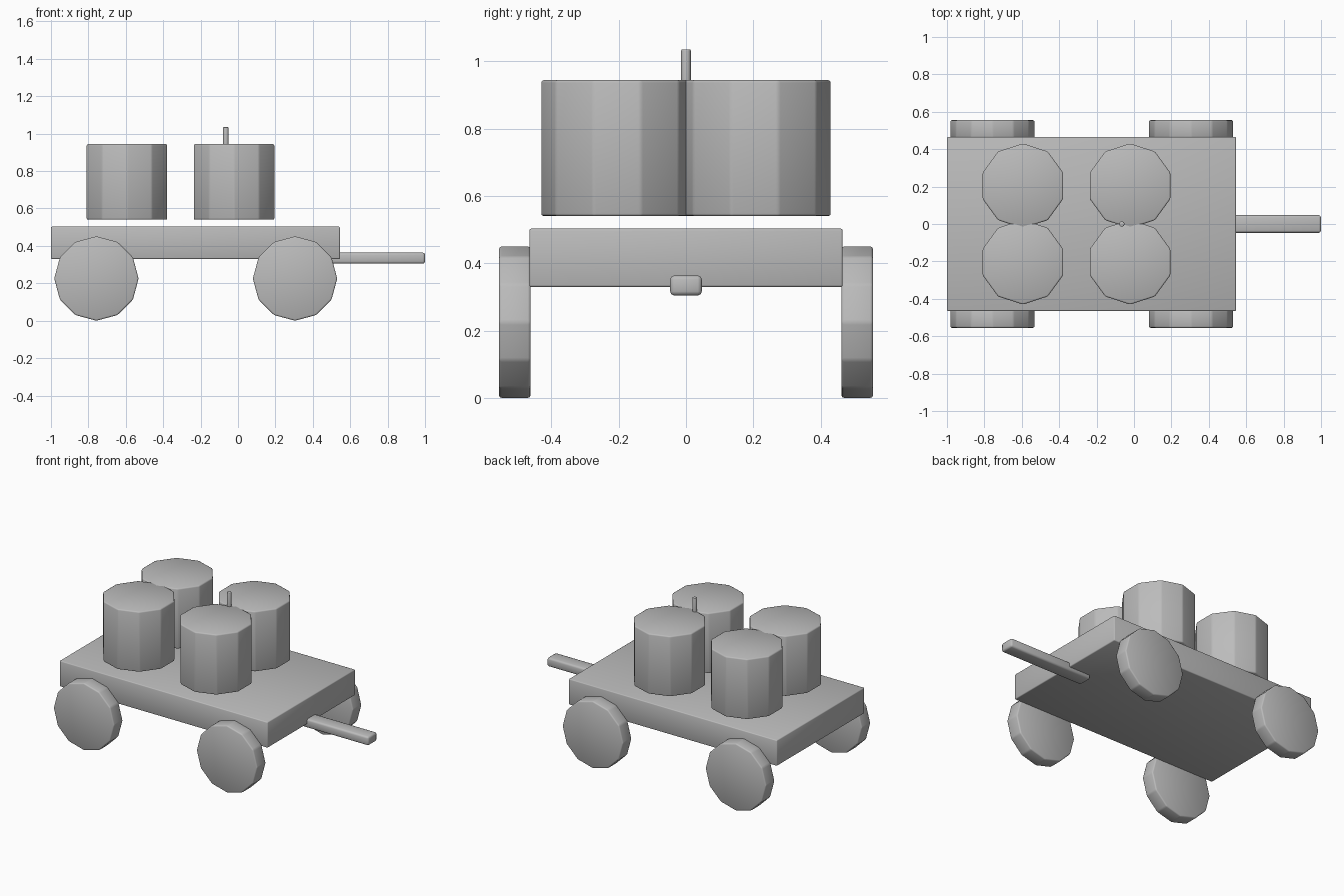
import bpy, math

cube = bpy.data.objects.get("Cube")
if cube:
    bpy.data.objects.remove(cube, do_unlink=True)

grey = bpy.data.materials.new("plain_grey")
grey.use_nodes = True
colour = (0.5, 0.5, 0.5, 1)
grey.diffuse_color = colour
grey.node_tree.nodes["Principled BSDF"].inputs["Base Color"].default_value = colour


def finish(name, bevel):
    """Name, colour and soften the newly added primitive."""
    ob = bpy.context.object
    ob.name = name
    bpy.ops.object.transform_apply(location=False, rotation=True, scale=True)
    ob.data.materials.append(grey)
    mod = ob.modifiers.new("soft_edges", "BEVEL")
    mod.width = bevel
    mod.segments = 2
    mod.limit_method = "ANGLE"
    mod.angle_limit = math.radians(20)
    bpy.ops.object.shade_smooth()
    return ob


def box(name, low, high, bevel):
    centre = [(a + b) / 2 for a, b in zip(low, high)]
    bpy.ops.mesh.primitive_cube_add(size=1, location=centre)
    bpy.context.object.scale = [b - a for a, b in zip(low, high)]
    return finish(name, bevel)


def drum(name, sides, radius, depth, centre, bevel, rotation=(0, 0, 0)):
    bpy.ops.mesh.primitive_cylinder_add(
        vertices=sides, radius=radius, depth=depth, location=centre, rotation=rotation)
    return finish(name, bevel)


# Cart bed and pull handle
box("cart_bed", (-1, -0.465, 0.33), (0.545, 0.465, 0.503), 0.006)
box("pull_handle", (0.38, -0.047, 0.305), (1, 0.047, 0.364), 0.012)

# Wheels and barrels, mirrored left and right
for side, s in (("left", 1), ("right", -1)):
    for end, wheel_x, barrel_x in (("rear", -0.757, -0.594), ("front", 0.305, -0.021)):
        drum(f"{end}_{side}_wheel", 12, 0.2255, 0.094, (wheel_x, s * 0.508, 0.2255),
             0.008, (math.pi / 2, 0, 0))
        drum(f"{end}_{side}_barrel", 10, 0.2265, 0.404, (barrel_x, s * 0.204, 0.742), 0.008)

# Small peg between the front barrels
drum("peg", 10, 0.015, 0.19, (-0.065, 0, 0.94), 0.004)
